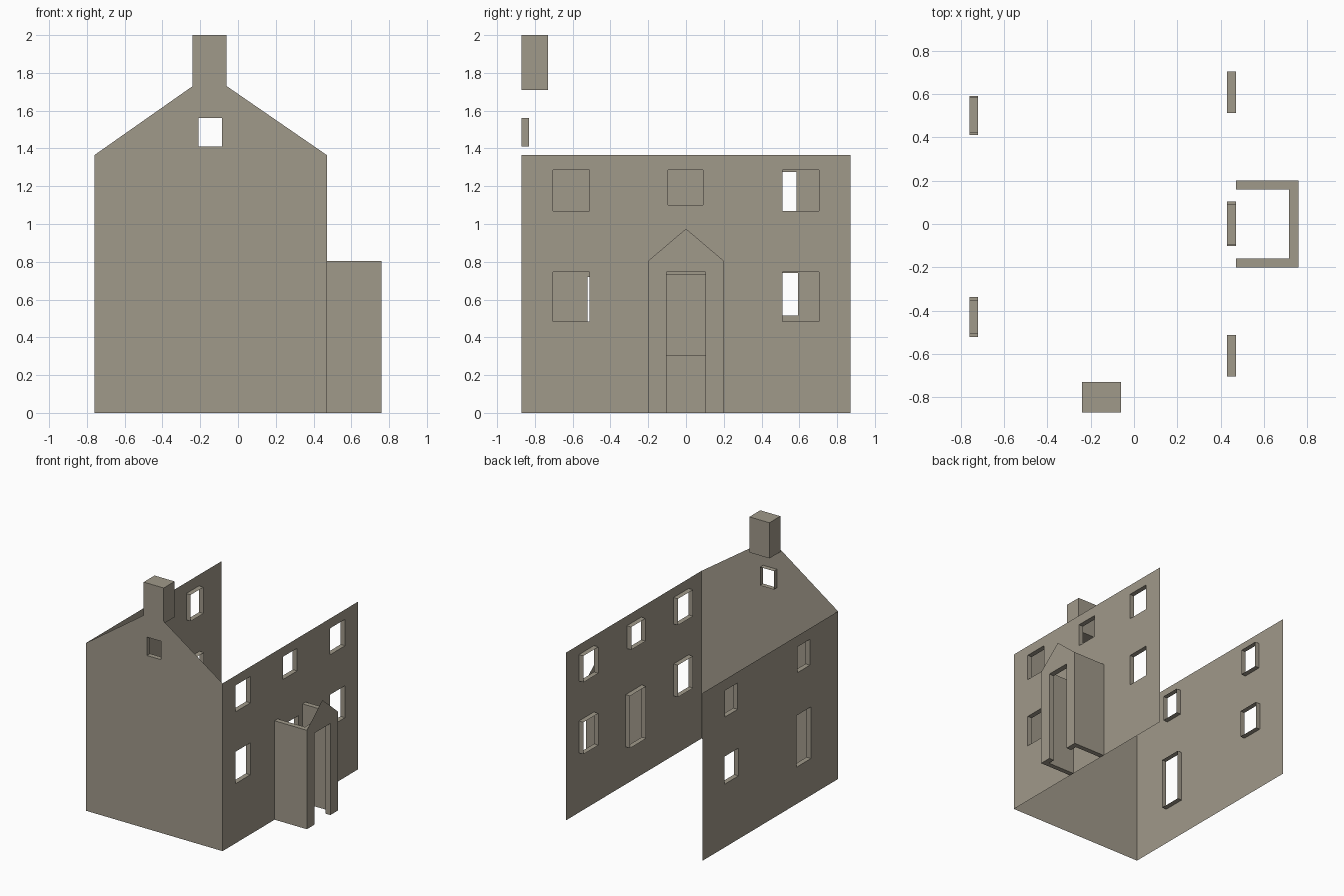
import bpy, bmesh
from mathutils import Vector

cube = bpy.data.objects.get("Cube")
if cube:
    bpy.data.objects.remove(cube)

stone = bpy.data.materials.new("warm_grey_stone")
stone.use_nodes = True
COLOUR = (0.352, 0.319, 0.254, 1)
stone.diffuse_color = COLOUR
stone.node_tree.nodes["Principled BSDF"].inputs["Base Color"].default_value = COLOUR

LEFT, RIGHT, HALF = -0.76, 0.47, 0.87   # wall planes
EAVE, REVEAL = 1.365, 0.04              # wall height, depth of openings


def finish(bm, name):
    mesh = bpy.data.meshes.new(name)
    bm.to_mesh(mesh)
    bm.free()
    mesh.materials.append(stone)
    obj = bpy.data.objects.new(name, mesh)
    bpy.context.collection.objects.link(obj)
    return obj


def rect(u0, u1, v0, v1):
    return [(u0, v0), (u1, v0), (u1, v1), (u0, v1)]


def wall(name, outline, holes, place, normal):
    """Single-sheet wall with openings, each lined by an inward reveal."""
    bm = bmesh.new()
    edges, loops = [], []
    for points in [outline] + holes:
        verts = [bm.verts.new(place(u, v, 0)) for u, v in points]
        edges += [bm.edges.new((a, b)) for a, b in zip(verts, verts[1:] + verts[:1])]
        loops.append(verts)
    bmesh.ops.triangle_fill(bm, use_beauty=True, edges=edges, normal=normal)
    bm.normal_update()
    for f in bm.faces:
        if f.normal.dot(Vector(normal)) < 0:
            f.normal_flip()
    for points, outer in zip(holes, loops[1:]):
        inner = [bm.verts.new(place(u, v, REVEAL)) for u, v in points]
        centre = sum((v.co for v in outer + inner), Vector()) / 8
        for i in range(4):
            j = (i + 1) % 4
            f = bm.faces.new((outer[i], outer[j], inner[j], inner[i]))
            f.normal_update()
            if f.normal.dot(centre - f.calc_center_median()) < 0:
                f.normal_flip()
    return finish(bm, name)


def box(name, x0, x1, y0, y1, z0, z1, open_front=False):
    bm = bmesh.new()
    bmesh.ops.create_cube(bm, size=1)
    for v in bm.verts:
        v.co = [lo if c < 0 else hi for c, lo, hi in
                zip(v.co, (x0, y0, z0), (x1, y1, z1))]
    bm.normal_update()
    if open_front:
        front = [f for f in bm.faces if f.normal.y < -0.5]
        bmesh.ops.delete(bm, geom=front, context='FACES_ONLY')
    return finish(bm, name)


# Gable wall, rising into the chimney face
CH0, CH1 = -0.24, -0.06
wall("gable_wall",
     [(LEFT, 0), (RIGHT, 0), (RIGHT, EAVE), (CH1, 1.73), (CH1, 2),
      (CH0, 2), (CH0, 1.73), (LEFT, EAVE)],
     [rect(-0.21, -0.085, 1.41, 1.56)],
     lambda u, v, d: (u, d - HALF, v), (0, -1, 0))
box("chimney", CH0, CH1, -HALF, -0.73, 1.71, 2, open_front=True)

# Long walls with windows and a doorway
side = rect(-HALF, HALF, 0, EAVE)
windows = [rect(-0.095, 0.09, 1.1, 1.285), rect(-0.102, 0.104, 0.305, 0.73)]
for u0, u1 in ((-0.705, -0.512), (0.512, 0.705)):
    windows += [rect(u0, u1, 1.07, 1.285), rect(u0, u1, 0.485, 0.745)]
wall("porch_side_wall", side, windows,
     lambda u, v, d: (RIGHT - d, u, v), (1, 0, 0))
wall("plain_side_wall", side,
     [rect(0.42, 0.585, 1.06, 1.275), rect(0.41, 0.592, 0.515, 0.74),
      rect(-0.508, -0.35, 1.065, 1.275), rect(-0.522, -0.338, 0.3, 0.72)],
     lambda u, v, d: (LEFT + d, u, v), (-1, 0, 0))

# Porch: two cheeks and a thick front with a doorway and thin pediment
PX, PB, PY, PZ = 0.76, 0.715, 0.2, 0.805
for name, y0, y1 in (("porch_cheek_front", -PY, -0.16), ("porch_cheek_back", 0.16, PY)):
    box(name, RIGHT, PB, y0, y1, 0, PZ)
bm = bmesh.new()
half = [(0.102, 0.745), (0.102, 0), (PY, 0), (PY, PZ)]
outline = half + [(-y, z) for y, z in reversed(half)]
face = bm.faces.new([bm.verts.new((PX, y, z)) for y, z in outline])
ext = bmesh.ops.extrude_face_region(bm, geom=[face], use_keep_orig=True)
moved = [g for g in ext["geom"] if isinstance(g, bmesh.types.BMVert)]
bmesh.ops.translate(bm, vec=(PB - PX, 0, 0), verts=moved)
bmesh.ops.recalc_face_normals(bm, faces=bm.faces)
bm.faces.new([bm.verts.new((PX, y, z)) for y, z in ((-PY, PZ), (PY, PZ), (0, 0.975))])
finish(bm, "porch_front")
